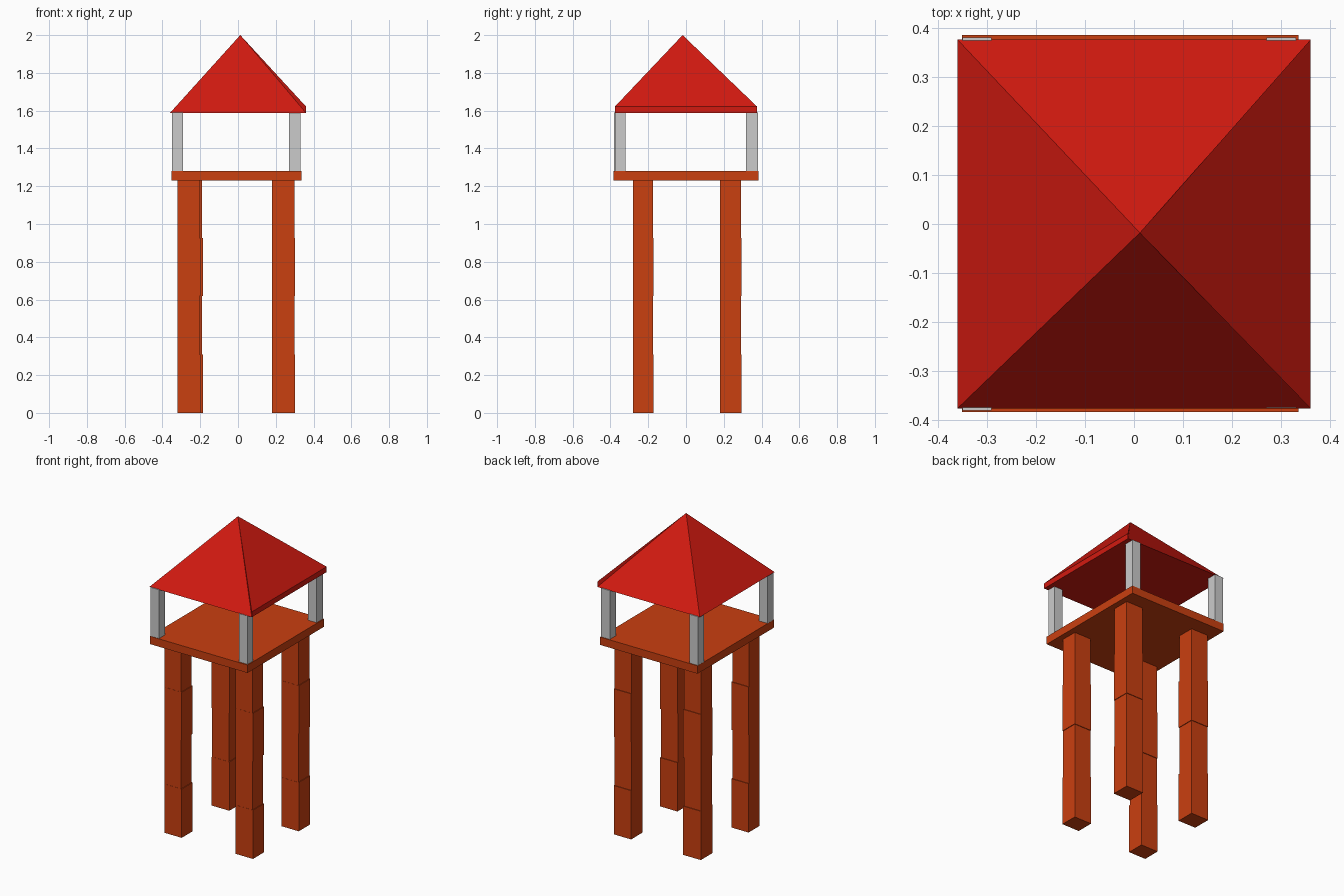
import bpy, bmesh

if "Cube" in bpy.data.objects:
    bpy.data.objects.remove(bpy.data.objects["Cube"])


def material(name, rgb):
    m = bpy.data.materials.new(name)
    m.diffuse_color = (*rgb, 1)
    m.use_nodes = True
    m.node_tree.nodes["Principled BSDF"].inputs["Base Color"].default_value = m.diffuse_color
    return m


wood = material("wood", (0.59, 0.05, 0.005))
red = material("red_roof", (0.64, 0.01, 0.005))


def finish(name, bm, mat=None):
    bmesh.ops.recalc_face_normals(bm, faces=bm.faces[:])
    mesh = bpy.data.meshes.new(name)
    bm.to_mesh(mesh)
    bm.free()
    if mat:
        mesh.materials.append(mat)
    ob = bpy.data.objects.new(name, mesh)
    bpy.context.collection.objects.link(ob)
    return ob


def add_box(bm, x, y, z):
    verts = bmesh.ops.create_cube(bm, size=1)["verts"]
    for v in verts:
        v.co = [(a + b) / 2 + c * (b - a) for (a, b), c in zip((x, y, z), v.co)]


def box(name, x, y, z, mat=None):
    bm = bmesh.new()
    add_box(bm, x, y, z)
    return finish(name, bm, mat)


# Legs: four stacked blocks each, alternately a touch wider
legs = {
    "front_left_leg": ((-0.32, -0.203), (-0.28, -0.175)),
    "back_left_leg": ((-0.31, -0.19), (0.18, 0.29)),
    "front_right_leg": ((0.18, 0.298), (-0.28, -0.175)),
    "back_right_leg": ((0.18, 0.298), (0.18, 0.29)),
}
levels = (0, 0.31, 0.62, 0.925, 1.23)
for name, ((x0, x1), (y0, y1)) in legs.items():
    bm = bmesh.new()
    for i in range(4):
        w = 0.004 if i % 2 == 0 else 0
        add_box(bm, (x0, x1 + w), (y0 - w / 4, y1 + w), levels[i:i + 2])
    finish(name, bm, wood)

# Platform
box("platform", (-0.351, 0.335), (-0.383, 0.385), (1.23, 1.28), wood)

# Grey corner posts between platform and roof
for xn, x in (("left", (-0.35, -0.29)), ("right", (0.27, 0.33))):
    for yn, y in (("front", (-0.38 if xn == "left" else -0.375, -0.32)),
                  ("back", (0.318, 0.38))):
        box(f"{yn}_{xn}_post", x, y, (1.28, 1.59))

# Pyramid roof, with a thin vertical lip on its right side only
bm = bmesh.new()
a, b, c, d, e, f, top = [bm.verts.new(p) for p in (
    (-0.36, -0.376, 1.588), (0.36, -0.376, 1.588), (0.36, 0.376, 1.588),
    (-0.36, 0.376, 1.588), (0.36, -0.376, 1.622), (0.36, 0.376, 1.622),
    (0.012, -0.018, 2.0))]
for face in ((d, c, b, a), (b, c, f, e), (a, b, top), (b, e, top),
             (e, f, top), (f, c, top), (c, d, top), (d, a, top)):
    bm.faces.new(face)
finish("roof", bm, red)
